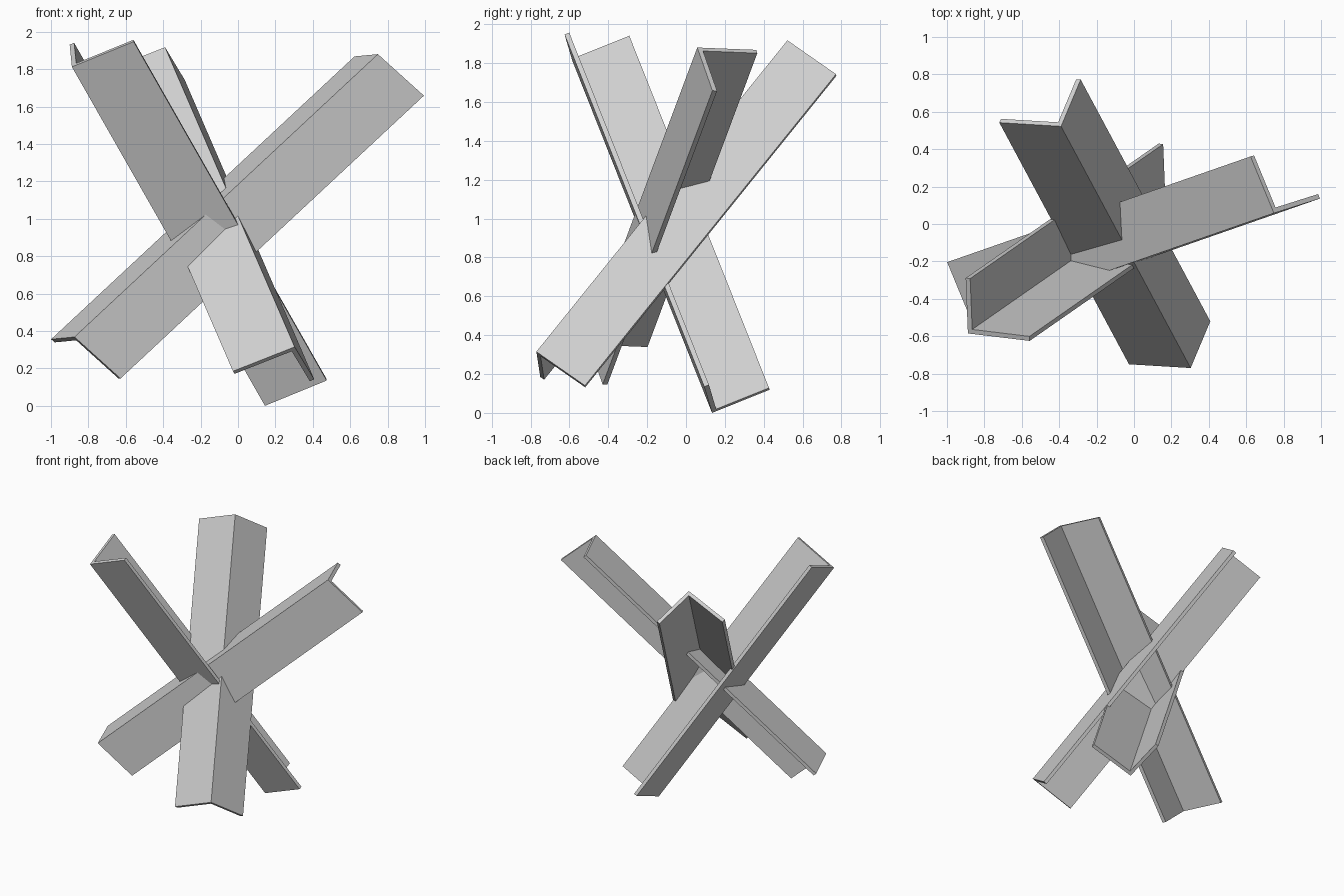
import bpy
import bmesh
from mathutils import Vector

cube = bpy.data.objects.get("Cube")
if cube:
    bpy.data.objects.remove(cube, do_unlink=True)

# Bare steel colour
STEEL = (0.62, 0.62, 0.62, 1.0)
steel = bpy.data.materials.new("steel grey")
steel.use_nodes = True
steel.diffuse_color = STEEL
steel.node_tree.nodes["Principled BSDF"].inputs["Base Color"].default_value = STEEL

THICKNESS = 0.026


def angle_beam(name, bottom, top, flange_a, flange_b):
    """L-section beam whose outer corner runs from bottom to top."""
    bottom, top, a, b = map(Vector, (bottom, top, flange_a, flange_b))
    ta, tb = a.normalized() * THICKNESS, b.normalized() * THICKNESS
    profile = [Vector(), a, a + tb, ta + tb, b + ta, b]

    bm = bmesh.new()
    section = bm.faces.new([bm.verts.new(bottom + p) for p in profile])
    swept = bmesh.ops.extrude_face_region(bm, geom=[section], use_keep_orig=True)
    verts = [g for g in swept["geom"] if isinstance(g, bmesh.types.BMVert)]
    bmesh.ops.translate(bm, verts=verts, vec=top - bottom)
    bmesh.ops.recalc_face_normals(bm, faces=bm.faces[:])

    mesh = bpy.data.meshes.new(name)
    bm.to_mesh(mesh)
    bm.free()
    mesh.materials.append(steel)
    obj = bpy.data.objects.new(name, mesh)
    bpy.context.collection.objects.link(obj)
    return obj


# Three crossed beams
angle_beam("right_to_left_beam", (-0.874, -0.507, 0.368), (0.748, 0.058, 1.88),
           (0.246, 0.078, -0.222), (-0.125, 0.303, -0.012))
angle_beam("steep_beam", (0.144, 0.134, 0.0), (-0.888, -0.585, 1.812),
           (0.33, -0.04, 0.135), (-0.012, 0.296, 0.119))
angle_beam("front_to_back_beam", (0.303, -0.77, 0.315), (-0.39, 0.522, 1.917),
           (0.105, 0.25, -0.174), (-0.33, 0.02, -0.13))
